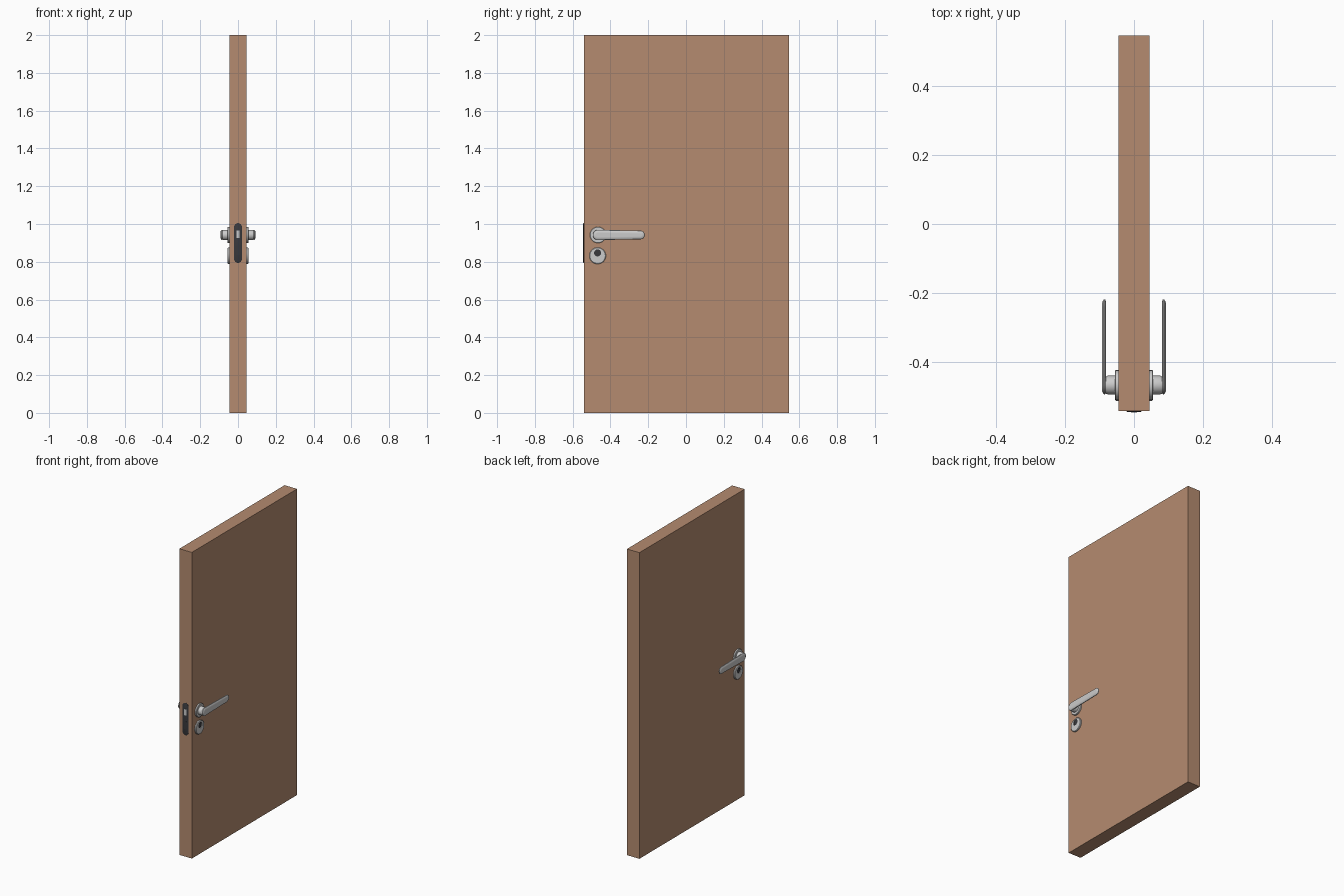
import bpy, bmesh, math

if "Cube" in bpy.data.objects:
    bpy.data.objects.remove(bpy.data.objects["Cube"])


def material(name, rgb):
    m = bpy.data.materials.new(name)
    m.diffuse_color = (*rgb, 1)
    m.use_nodes = True
    m.node_tree.nodes["Principled BSDF"].inputs["Base Color"].default_value = m.diffuse_color
    return m


WOOD = material("wood", (0.46, 0.26, 0.16))
DARK = material("dark_metal", (0.04, 0.04, 0.045))


def loft(name, rings, mat=None):
    """Skin a stack of equal-length rings and cap both ends."""
    bm = bmesh.new()
    vs = [[bm.verts.new(p) for p in ring] for ring in rings]
    n = len(vs[0])
    for a, b in zip(vs, vs[1:]):
        for i in range(n):
            j = (i + 1) % n
            bm.faces.new((a[i], a[j], b[j], b[i]))
    bm.faces.new(vs[0])
    bm.faces.new(vs[-1])
    bmesh.ops.recalc_face_normals(bm, faces=bm.faces)
    me = bpy.data.meshes.new(name)
    bm.to_mesh(me)
    bm.free()
    ob = bpy.data.objects.new(name, me)
    bpy.context.collection.objects.link(ob)
    if mat:
        me.materials.append(mat)
    bpy.ops.object.select_all(action='DESELECT')
    ob.select_set(True)
    bpy.context.view_layer.objects.active = ob
    bpy.ops.object.shade_smooth_by_angle(angle=math.radians(35))
    return ob


def box(name, lo, hi, mat=None):
    (x0, y0, z0), (x1, y1, z1) = lo, hi
    return loft(name, [[(x0, y0, z), (x1, y0, z), (x1, y1, z), (x0, y1, z)]
                       for z in (z0, z1)], mat)


def circle(x, cy, cz, r, n=32):
    return [(x, cy + r * math.cos(2 * math.pi * i / n),
             cz + r * math.sin(2 * math.pi * i / n)) for i in range(n)]


def pill(a, ra, b, rb, n=12):
    """2D stadium outline along the first axis, with its own radius at each end."""
    pts = []
    for c, r, start in ((b, rb, -90), (a, ra, 90)):
        for i in range(n + 1):
            t = math.radians(start + 180 * i / n)
            pts.append((c + r * math.cos(t), r * math.sin(t)))
    return pts


# Door leaf
box("door_leaf", (-0.045, -0.541, 0), (0.045, 0.5455, 2), WOOD)

HY, HZ = -0.466, 0.942      # handle axis
KY, KZ = -0.468, 0.832      # escutcheon centre

for side, s in (("right", 1), ("left", -1)):
    # Rosette behind the handle
    loft("handle_rosette_" + side,
         [circle(s * x, HY, HZ, r) for x, r in
          ((0.04, 0.043), (0.053, 0.043), (0.055, 0.041), (0.055, 0.03))])
    # Neck joining rosette and lever
    loft("handle_neck_" + side,
         [circle(s * x, HY, HZ, r) for x, r in
          ((0.05, 0.027), (0.076, 0.027), (0.084, 0.024))])
    # Lever with bevelled rim and a raised rib along its face
    loft("handle_lever_" + side,
         [[(s * x, y, HZ + z) for y, z in
           pill(HY, 0.027 - d, -0.241, 0.023 - d)] for x, d in
          ((0.081, 0.006), (0.083, 0.001), (0.085, 0), (0.088, 0.001),
           (0.091, 0.006), (0.093, 0.013), (0.093, 0.017))])
    # Escutcheon with an off-centre keyhole recess
    loft("keyhole_escutcheon_" + side,
         [circle(s * x, KY, z, r) for x, z, r in
          ((0.04, KZ, 0.044), (0.052, KZ, 0.044), (0.055, KZ, 0.041),
           (0.055, KZ + 0.015, 0.019), (0.049, KZ + 0.015, 0.019))])
    # Lock cylinder and key slot
    loft("lock_cylinder_" + side,
         [circle(s * x, KY, KZ + 0.015, 0.0185, 24) for x in (0.047, 0.052)], DARK)
    x0, x1 = sorted((s * 0.05, s * 0.0525))
    box("key_slot_" + side, (x0, KY - 0.002, KZ + 0.003),
        (x1, KY + 0.002, KZ + 0.027), DARK)

# Lock faceplate on the door edge
loft("lock_faceplate",
     [[(x, y, z) for z, x in pill(0.815, 0.021 - d, 0.984, 0.021 - d)]
      for y, d in ((-0.535, 0), (-0.5425, 0), (-0.5445, 0.004))], DARK)

# Latch and deadbolt ends, nearly flush with the faceplate
box("latch_bolt", (-0.009, -0.5455, 0.925), (0.009, -0.53, 0.965))
box("dead_bolt", (-0.009, -0.5452, 0.835), (0.009, -0.53, 0.885), DARK)
